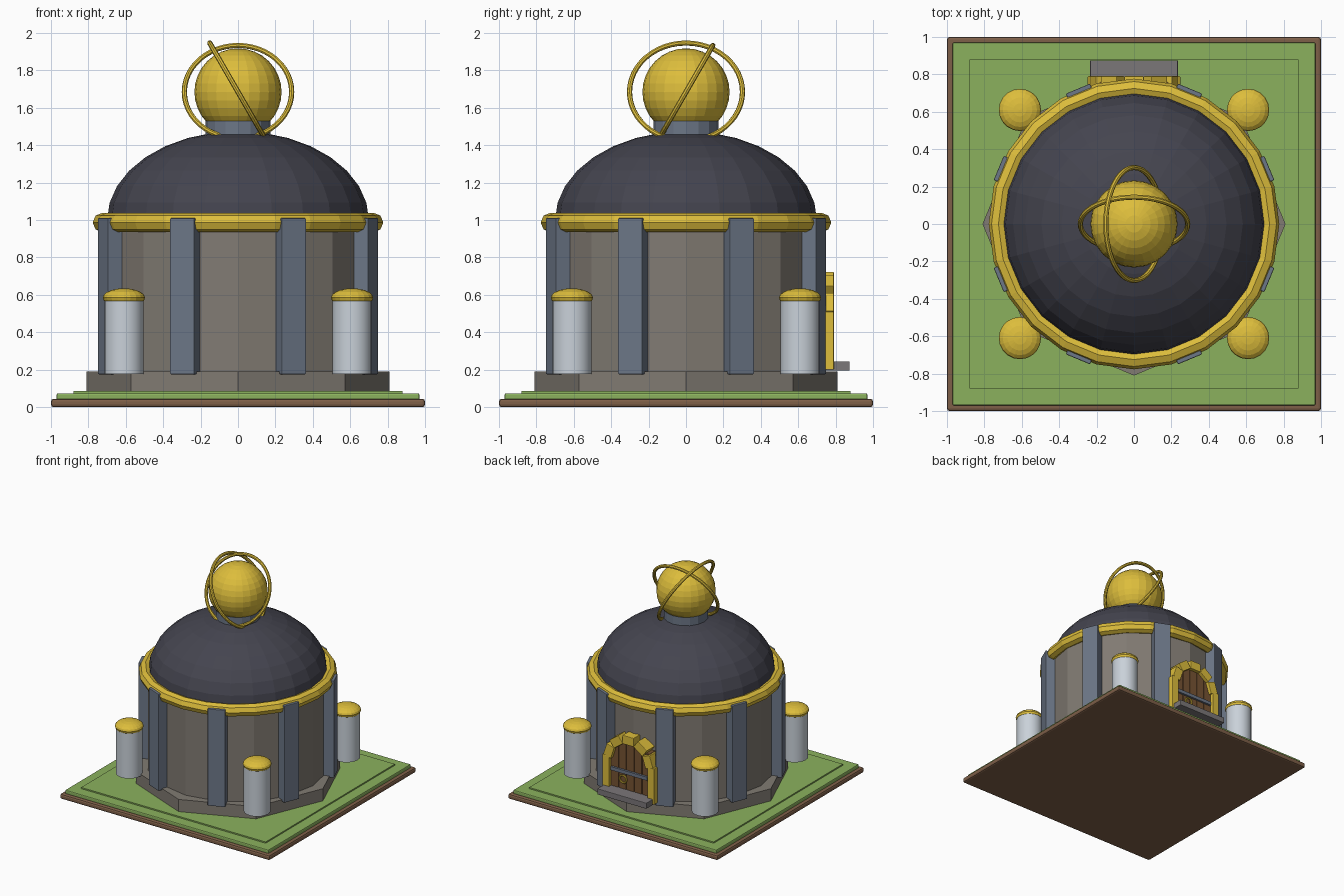
import bpy
from math import pi, sin, cos, radians, sqrt
from mathutils import Matrix

cube = bpy.data.objects.get("Cube")
if cube:
    bpy.data.objects.remove(cube, do_unlink=True)


def material(name, srgb):
    color = [(c / 255) ** 2.2 for c in srgb] + [1]
    m = bpy.data.materials.new(name)
    m.use_nodes = True
    m.diffuse_color = color
    m.node_tree.nodes["Principled BSDF"].inputs["Base Color"].default_value = color
    return m


soil = material("soil brown", (126, 96, 74))
grass = material("grass green", (138, 176, 94))
stone = material("warm stone", (128, 122, 114))
slate = material("slate blue", (108, 118, 134))
roof = material("dark roof", (70, 70, 80))
gold = material("gold", (220, 188, 62))
marble = material("pale marble", (200, 208, 216))
wood = material("door wood", (118, 84, 54))
step_grey = material("step grey", (122, 118, 120))


def finish(name, mat, bevel=0, smooth=False):
    ob = bpy.context.object
    ob.name = name
    ob.data.materials.clear()
    ob.data.materials.append(mat)
    if smooth:
        bpy.ops.object.shade_smooth_by_angle(angle=radians(30))
    if bevel:
        mod = ob.modifiers.new("Bevel", "BEVEL")
        mod.width, mod.segments = bevel, 2
    return ob


def box(name, mat, center, size, rot=(0, 0, 0), bevel=0):
    bpy.ops.mesh.primitive_cube_add(size=1, location=center, rotation=rot)
    ob = finish(name, mat, bevel)
    ob.data.transform(Matrix.Diagonal((*size, 1)))
    return ob


def cylinder(name, mat, x, y, z0, z1, r, sides, smooth=False):
    bpy.ops.mesh.primitive_cylinder_add(vertices=sides, radius=r, depth=z1 - z0,
                                        location=(x, y, (z0 + z1) / 2))
    return finish(name, mat, smooth=smooth)


def ball(name, mat, center, r, height, segments=24, rings=16):
    bpy.ops.mesh.primitive_uv_sphere_add(segments=segments, ring_count=rings,
                                         radius=r, location=center)
    ob = finish(name, mat)
    ob.data.transform(Matrix.Diagonal((1, 1, height / r, 1)))
    return ob


def ring(name, mat, center, r, tube, rot=(0, 0, 0), sides=48):
    bpy.ops.mesh.primitive_torus_add(major_radius=r, minor_radius=tube, major_segments=sides,
                                     minor_segments=8, location=center, rotation=rot)
    return finish(name, mat)


# Ground slabs
box("soil_slab", soil, (0, 0, 0.022), (2, 2, 0.044), bevel=0.014)
box("grass_slab", grass, (0, 0, 0.056), (1.94, 1.94, 0.036), bevel=0.008)
box("lawn_panel", grass, (0, 0, 0.07), (1.76, 1.76, 0.03))

# Round hall
cylinder("plinth", stone, 0, 0, 0.08, 0.19, 0.81, 8)
cylinder("wall", stone, 0, 0, 0.18, 1.0, 0.715, 16)
for i in range(8):
    a = radians(22.5 + 45 * i)
    box("buttress", slate, (0.72 * cos(a), 0.72 * sin(a), 0.593),
        (0.126, 0.14, 0.835), (0, 0, a), bevel=0.005)
ring("cornice_ring", gold, (0, 0, 0.987), 0.725, 0.052, sides=24)

# Dome, cut to its upper half
dome = ball("dome", roof, (0, 0, 1.0), 0.7, 0.475, segments=24, rings=16)
for v in dome.data.vertices:
    v.co.z = max(v.co.z, -0.01)

# Globe with two tilted hoops
cylinder("globe_neck", slate, 0, 0, 1.42, 1.53, 0.175, 16)
ball("globe", gold, (0, 0, 1.685), 0.233, 0.233)
ring("hoop_wide", gold, (0, 0, 1.685), 0.287, 0.014, (radians(60), 0, 0))
ring("hoop_tall", gold, (0, 0, 1.685), 0.302, 0.014, (0, radians(60), 0))

# Corner pillars with domed caps
for x in (-0.61, 0.61):
    for y in (-0.61, 0.61):
        cylinder("pillar", marble, x, y, 0.178, 0.58, 0.105, 20, smooth=True)
        ball("pillar_cap", gold, (x, y, 0.585), 0.113, 0.05, 20, 10)

# Arched door at the back: planks, frame, bar, handle and step
spring = 0.49
for i in range(5):
    x = (i - 2) * 0.074
    top = spring + sqrt(0.19 ** 2 - x * x)
    box("door_plank", wood, (x, 0.715, (0.2 + top) / 2), (0.07, 0.09, top - 0.2), bevel=0.004)
for side in (-1, 1):
    box("door_post", gold, (side * 0.215, 0.73, 0.355), (0.065, 0.12, 0.31), bevel=0.004)
for i in range(5):
    a = radians(18 + 36 * i)
    box("arch_stone", gold, (0.195 * cos(a), 0.735, spring + 0.195 * sin(a)),
        (0.075, 0.11, 0.105), (0, -a, 0), bevel=0.004)
box("door_bar", slate, (0, 0.768, 0.4), (0.35, 0.02, 0.03))
ring("door_handle", gold, (0.06, 0.772, 0.335), 0.032, 0.008, (pi / 2, 0, 0), sides=16)
box("door_step", step_grey, (0, 0.8, 0.22), (0.47, 0.15, 0.05), bevel=0.004)
